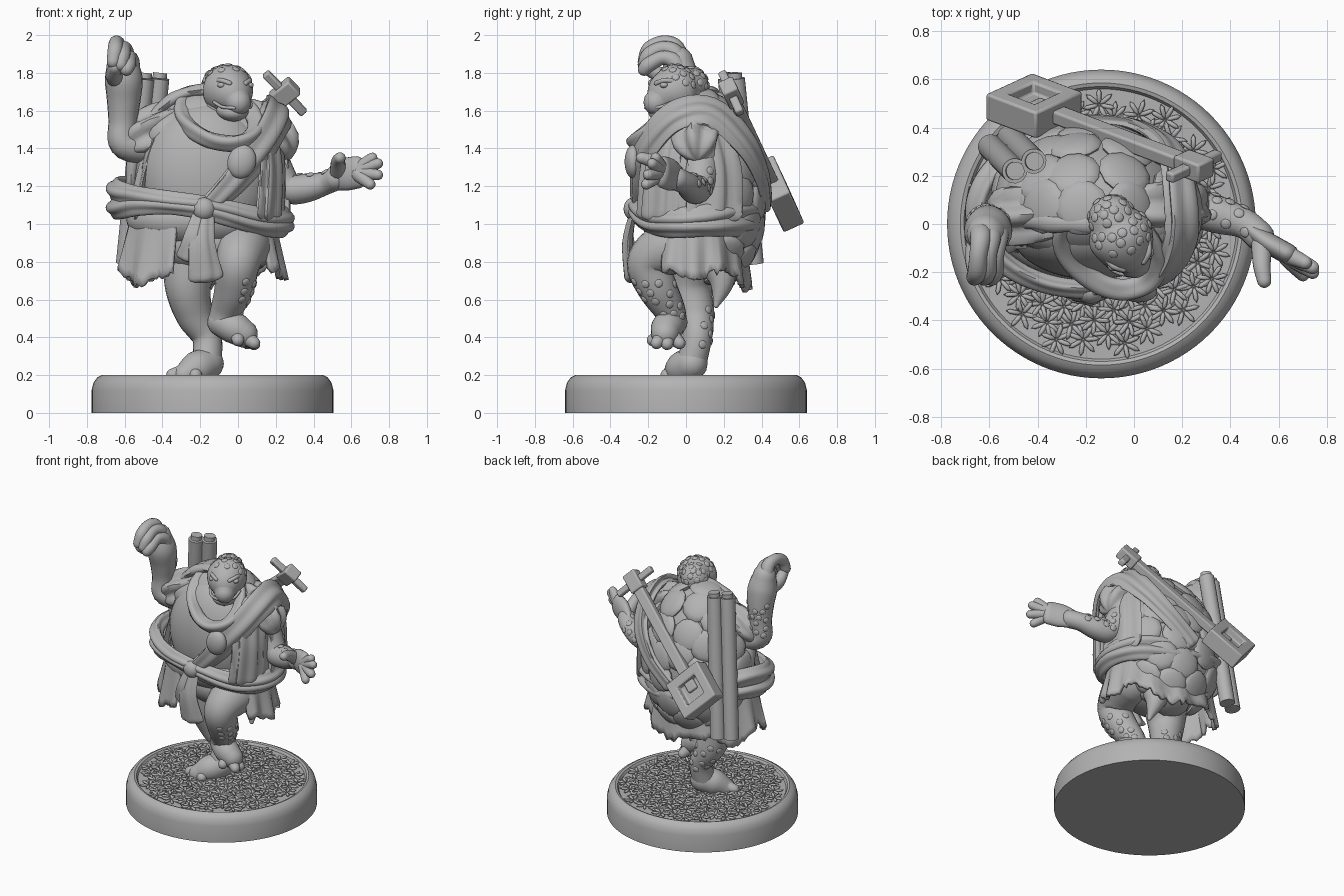
import bpy, bmesh, math, random
from mathutils import Vector, Matrix, Euler

random.seed(4)
cube = bpy.data.objects.get("Cube")
if cube:
    bpy.data.objects.remove(cube, do_unlink=True)

grey = bpy.data.materials.new("sculpt_grey")
grey.use_nodes = True
grey.diffuse_color = (0.45, 0.45, 0.45, 1)
grey.node_tree.nodes["Principled BSDF"].inputs["Base Color"].default_value = (0.45, 0.45, 0.45, 1)


def finish(name, bm, sharp=0.8):
    bmesh.ops.recalc_face_normals(bm, faces=bm.faces)
    mesh = bpy.data.meshes.new(name)
    bm.to_mesh(mesh)
    bm.free()
    mesh.materials.append(grey)
    for poly in mesh.polygons:
        poly.use_smooth = True
    mesh.set_sharp_from_angle(angle=sharp)
    obj = bpy.data.objects.new(name, mesh)
    bpy.context.scene.collection.objects.link(obj)
    return obj


def smooth_path(points, closed, steps):
    pts = [Vector(p) for p in points]
    n = len(pts)
    pick = (lambda i: pts[i % n]) if closed else (lambda i: pts[max(0, min(n - 1, i))])
    out = []
    for i in range(n if closed else n - 1):
        a, b, c, d = (pick(i + k) for k in (-1, 0, 1, 2))
        for s in range(steps):
            t = s / steps
            out.append(b + (c - a) * (t / 2) + (a * 2 - b * 5 + c * 4 - d) * (t * t / 2)
                       + (b * 3 - a - c * 3 + d) * (t ** 3 / 2))
    return out if closed else out + [pts[-1]]


def bridge(bm, p, q):
    for k in range(len(p)):
        j = (k + 1) % len(p)
        bm.faces.new((p[k], p[j], q[j], q[k]))


def sweep(name, points, axis=(0.2, 1, 0.1), centre=None, flat=1, closed=False, folds=0,
          sides=20, steps=6, rounded=True, sharp=0.8):
    """Tube through (x, y, z, radius) points; flat squashes it along axis or away from centre."""
    path = [(Vector(p[:3]), max(p[3], 0.004)) for p in smooth_path(points, closed, steps)]
    if rounded and not closed:
        for end in (0, -1):
            c, r = path[end]
            t = (c - path[1 if end == 0 else -2][0]).normalized()
            caps = [(c + t * r * flat * math.sin(a), r * math.cos(a)) for a in (0.4, 0.8, 1.15, 1.45)]
            path = caps[::-1] + path if end == 0 else path + caps
    bm = bmesh.new()
    rings, n = [], len(path)
    for i, (c, r) in enumerate(path):
        ahead = path[(i + 1) % n if closed else min(i + 1, n - 1)][0]
        behind = path[i - 1 if closed else max(i - 1, 0)][0]
        t = (ahead - behind).normalized()
        v = t.cross(c - Vector(centre) if centre else Vector(axis)).normalized()
        w = v.cross(t)
        ring = []
        for k in range(sides):
            a = math.tau * k / sides
            wave = 1 + (0.16 * math.cos(folds * a + 0.5 * math.sin(i * 0.4)) if folds else 0)
            ring.append(bm.verts.new(c + (v * math.cos(a) + w * math.sin(a) * flat) * r * wave))
        rings.append(ring)
    for i in range(n if closed else n - 1):
        bridge(bm, rings[i], rings[(i + 1) % n])
    if not closed:
        bm.faces.new(rings[0])
        bm.faces.new(rings[-1])
    return finish(name, bm, sharp)


def blob(bm, loc, size, rot=Matrix(), u=48, v=32):
    """Add a stretched ball, ring by ring."""
    m = Matrix.Translation(loc) @ rot @ Matrix.Diagonal((*size, 1))
    rings = []
    for i in range(1, v):
        b = math.pi * i / v
        rings.append([bm.verts.new(m @ Vector((math.sin(b) * math.cos(math.tau * k / u),
                                               math.sin(b) * math.sin(math.tau * k / u), math.cos(b))))
                      for k in range(u)])
    for p, q in zip(rings, rings[1:]):
        bridge(bm, p, q)
    for z, ring in ((1, rings[0]), (-1, rings[-1])):
        pole = bm.verts.new(m @ Vector((0, 0, z)))
        for k in range(u):
            bm.faces.new((pole, ring[k], ring[(k + 1) % u]))


def ellipsoid(name, loc, size, rot=(0, 0, 0)):
    bm = bmesh.new()
    blob(bm, loc, size, Euler(rot).to_matrix().to_4x4())
    return finish(name, bm)


def pebbles(name, obj, rule, radius, gap, height):
    """Scatter evenly spaced domes over the faces that satisfy a rule."""
    bm, chosen = bmesh.new(), []
    polys = list(obj.data.polygons)
    random.shuffle(polys)
    for p in polys:
        c = p.center.copy()
        if rule(c, p.normal) and all((c - o).length > gap for o in chosen):
            chosen.append(c)
            blob(bm, c, (radius, radius, height), p.normal.to_track_quat('Z', 'Y').to_matrix().to_4x4(), 12, 8)
    finish(name, bm)


def box(name, loc, size, frame, recess=0):
    bm = bmesh.new()
    m = Matrix.Translation(loc) @ frame @ Matrix.Diagonal((*size, 1))
    bmesh.ops.create_cube(bm, size=1, matrix=m)
    bm.normal_update()
    if recess:
        outer = max(bm.faces, key=lambda f: f.normal.dot(frame.col[2].to_3d()))
        bmesh.ops.inset_region(bm, faces=[outer], thickness=recess)
        bmesh.ops.inset_region(bm, faces=[outer], thickness=0.004, depth=-0.05)
    obj = finish(name, bm, 0.5)
    bevel = obj.modifiers.new("bevel", 'BEVEL')
    bevel.width, bevel.segments = 0.01, 2


# Round base with a raised lip
bm = bmesh.new()
profile = [(0, 0), (.64, 0), (.64, .12), (.63, .16), (.61, .188), (.585, .2), (.57, .195), (.56, .178), (0, .178)]
verts = [bm.verts.new((r, 0, z)) for r, z in profile]
edges = [bm.edges.new(pair) for pair in zip(verts, verts[1:])]
bmesh.ops.spin(bm, geom=verts + edges, cent=(0, 0, 0), axis=(0, 0, 1), angle=math.tau, steps=96)
bmesh.ops.remove_doubles(bm, verts=bm.verts, dist=0.0005)
bmesh.ops.translate(bm, verts=bm.verts, vec=(-.135, 0, 0))
finish("base", bm, 0.6)

# Dense leafy ground cover
bm = bmesh.new()
tufts = 120
for i in range(tufts):
    a, d = i * 2.4, 0.52 * math.sqrt((i + 0.5) / tufts)
    spot = Vector((-.135 + d * math.cos(a), d * math.sin(a), .183))
    count = random.randint(6, 9)
    for k in range(count):
        turn = Euler((0, random.uniform(-.2, .05), math.tau * k / count + a)).to_matrix().to_4x4()
        blob(bm, spot + turn.col[0].to_3d() * 0.036, (.034, .011, .01), turn, 6, 4)
finish("ground_leaves", bm)

# Shell, scutes and rim
shell = ellipsoid("shell", (-.18, .11, 1.21), (.38, .28, .5), (.15, 0, 0))
pebbles("shell_scutes", shell, lambda c, n: n.y > 0, .115, .14, .036)
rim = [(-.18 + .385 * math.cos(a), .06 - .06 * math.sin(a), 1.22 + .49 * math.sin(a), .035 + .008 * (k % 2))
       for k, a in enumerate(math.tau * i / 28 for i in range(28))]
sweep("shell_rim", rim, centre=(-.18, .06, 1.22), closed=True, flat=.8, steps=3)

# Chest, shoulders and hips
ellipsoid("chest", (-.17, -.03, 1.26), (.34, .2, .38))
sweep("shoulders", [(-.38, .02, 1.47, .13), (-.16, -.01, 1.5, .14), (.08, .03, 1.47, .13)], axis=(0, 1, 0))
ellipsoid("waist", (-.19, .03, 1.02), (.4, .27, .17))
ellipsoid("hips", (-.16, .03, .9), (.3, .22, .17))
sweep("neck", [(-.1, .04, 1.48, .14), (-.08, 0, 1.6, .12), (-.06, -.03, 1.7, .11)])

# Head, jaw and face
head = sweep("head", [(-.09, .02, 1.735, .1), (-.06, -.04, 1.715, .135), (-.025, -.11, 1.68, .115),
                      (.0, -.155, 1.645, .07)], axis=(0, 0, 1), sides=32)
pebbles("head_scales", head, lambda c, n: c.z + c.y * .45 > 1.74 and c.y > -.13, .02, .038, .007)
ellipsoid("jaw", (-.03, -.11, 1.6), (.085, .09, .055), (.2, 0, .3))
facing, across = Vector((.36, -.93, 0)), Vector((.93, .36, 0))
for side, label in ((1, "left"), (-1, "right")):
    eye = Vector((-.04, -.075, 1.735)) + facing * .075 + across * side * .08
    ellipsoid(label + "_eye", eye, (.022, .022, .016))
    brow = [(*(eye + facing * f + across * side * s + Vector((0, 0, z))), .013)
            for f, s, z in ((-.05, .015, .02), (0, 0, .025), (.03, -.035, .01))]
    sweep(label + "_brow", brow, axis=(0, 0, 1), sides=10)
    lip = [(*(Vector((-.03, -.11, 1.63)) + facing * f + across * side * s + Vector((0, 0, z))), .009)
           for f, s, z in ((0, .103, .015), (.06, .08, -.01), (.1, .028, -.015))]
    sweep(label + "_lip", lip, axis=(0, 0, 1), sides=10)

# Raised right arm with pinched fingers
arm = sweep("right_arm", [(-.35, .06, 1.46, .12), (-.5, .03, 1.41, .09), (-.605, 0, 1.43, .08),
                          (-.61, 0, 1.54, .076), (-.605, -.01, 1.66, .09), (-.605, -.03, 1.77, .1),
                          (-.615, -.04, 1.86, .08)], axis=(.3, 1, -.5))
pebbles("right_arm_scales", arm, lambda c, n: 1.45 < c.z < 1.68 and n.y > .3, .02, .046, .008)
for label, x, low in (("index", -.635, 0), ("middle", -.595, .03), ("little", -.565, .08)):
    sweep("right_" + label + "_finger", [(x, -.03, 1.87 - low, .05), (x, -.06, 1.94 - low, .044),
          (x - .01, -.125, 1.96 - low, .038), (x - .015, -.195, 1.925 - low, .04),
          (x - .025, -.22, 1.86 - low / 2, .036)], axis=(1, 0, 0), sides=14)
sweep("right_thumb", [(-.64, -.07, 1.77, .055), (-.66, -.14, 1.79, .042), (-.65, -.21, 1.83, .036)],
      axis=(1, 0, 0), sides=14)

# Outstretched left arm and open hand
arm = sweep("left_arm", [(.12, .08, 1.45, .11), (.2, .08, 1.28, .095), (.27, .06, 1.19, .08),
                         (.36, .035, 1.19, .077), (.46, 0, 1.215, .062), (.52, -.05, 1.24, .062)], axis=(.4, 1, .3))
pebbles("left_arm_scales", arm, lambda c, n: .28 < c.x < .48 and n.y + n.z > .5, .022, .05, .008)
sweep("left_palm", [(.48, -.02, 1.23, .055), (.56, -.08, 1.26, .085), (.64, -.125, 1.275, .085)],
      axis=(.6, 1, 0), flat=.5)
for label, tip in (("index", (.71, -.16, 1.35)), ("middle", (.74, -.18, 1.32)),
                   ("ring", (.74, -.2, 1.26)), ("little", (.7, -.21, 1.21))):
    root = Vector((.62, -.12, 1.275)).lerp(Vector(tip), .2)
    sweep("left_" + label + "_finger", [(*root, .038), (*root.lerp(Vector(tip), .5), .034), (*tip, .028)], sides=14)
sweep("left_thumb", [(.53, -.09, 1.28, .045), (.53, -.17, 1.33, .037), (.54, -.235, 1.35, .03)],
      axis=(1, 0, 0), sides=14)

# Standing right leg and foot
leg = sweep("right_leg", [(-.23, .05, .88, .17), (-.265, .02, .68, .125), (-.23, .05, .52, .1),
                          (-.165, .06, .4, .078), (-.165, .03, .27, .08)], axis=(0, 1, 0))
pebbles("right_leg_scales", leg, lambda c, n: .36 < c.z < .58 and n.y > .2, .022, .05, .008)
sweep("right_foot", [(-.16, .03, .26, .085), (-.22, -.02, .235, .09), (-.28, -.06, .2, .065)], axis=(0, 0, 1))
for k in range(3):
    sweep("right_toe_%d" % k, [(-.25, -.04, .225, .05), (-.345 + .06 * k, -.07 - .015 * k, .2, .035)], axis=(0, 0, 1))

# Lifted left leg and foot
leg = sweep("left_leg", [(.04, .02, .9, .16), (.02, -.12, .86, .14), (0, -.2, .785, .115), (-.02, -.15, .66, .105),
                         (-.06, -.09, .55, .085), (-.085, -.07, .48, .075)], axis=(1, 0, 0))
pebbles("left_leg_scales", leg, lambda c, n: .5 < c.z < .7 and n.x > .4, .022, .05, .008)
sweep("left_foot", [(-.085, -.07, .48, .078), (-.02, -.1, .45, .085), (.03, -.11, .42, .075)], axis=(-.2, 0, 1))
for k, tip in enumerate([(.0, -.175, .385), (.085, -.155, .37), (.085, -.1, .365), (.05, -.035, .37)]):
    sweep("left_toe_%d" % k, [(0, -.1, .43, .055), (*tip, .033)], axis=(0, .3, 1), sides=12)
sweep("tail", [(-.08, .15, .85, .12), (-.03, .19, .7, .07), (0, .16, .57, .015)])

# Ragged skirt, open over the lifted thigh
bm = bmesh.new()
columns, rows, grid = 110, 8, []
for i in range(columns + 1):
    a = 0.95 + (math.tau - 1.3) * i / columns
    drop = .28 + .07 * abs(math.cos(a)) + .035 * math.sin(5 * a) + random.uniform(0, .04)
    line = []
    for j in range(rows + 1):
        t = j / rows
        r = .92 + .16 * t + .04 * t * math.sin(13 * a)
        line.append(bm.verts.new((-.19 + .41 * r * math.sin(a), .04 - .28 * r * math.cos(a), 1.06 - t * drop)))
    grid.append(line)
for p, q in zip(grid, grid[1:]):
    for j in range(rows):
        bm.faces.new((p[j], p[j + 1], q[j + 1], q[j]))
finish("skirt", bm).modifiers.new("thickness", 'SOLIDIFY').thickness = 0.025

# Vest sleeves and side panels
core = (-.16, .05, 1.25)
sweep("right_sleeve", [(-.32, .05, 1.54, .11), (-.43, .04, 1.5, .12), (-.5, .03, 1.46, .12)], folds=6, sides=40)
sweep("left_sleeve", [(.06, .06, 1.52, .13), (.15, .06, 1.47, .13), (.19, .06, 1.43, .125)], folds=6, sides=40)
for name, panel in (("left_vest_front", [(.16, -.08, 1.5, .1), (.18, -.13, 1.3, .11), (.17, -.14, 1.05, .12)]),
                    ("left_vest_side", [(.17, .1, 1.5, .13), (.2, .12, 1.3, .16), (.2, .12, 1.05, .17)]),
                    ("right_vest_side", [(-.43, .02, 1.45, .12), (-.48, .04, 1.28, .14), (-.52, .04, 1.05, .16)])):
    sweep(name, panel, centre=core, flat=.35, folds=7, sides=40)

# Waist sash tapering into its knot, with hanging ends
for k, (lift, tilt, width) in enumerate(((.03, .075, .055), (-.04, .06, .055))):
    loop = []
    for i in range(16):
        a = math.tau * i / 16
        front = max(0, -math.sin(a)) ** 2
        loop.append((-.2 + .45 * math.cos(a), .05 + .32 * math.sin(a),
                     1.08 + lift * (1 - .7 * front) - tilt * math.cos(a) + .015 * math.sin(3 * a + k),
                     width - .012 * front))
    sweep("waist_sash_%d" % k, loop, centre=(-.2, .05, 1.08), closed=True, flat=.8, folds=4, sides=28)
ellipsoid("sash_knot", (-.18, -.28, 1.08), (.06, .05, .06))
for name, end in (("sash_end_short", [(-.19, -.28, 1.06, .04), (-.23, -.3, .93, .05), (-.265, -.27, .82, .055)]),
                  ("sash_end_long", [(-.17, -.28, 1.06, .04), (-.19, -.31, .9, .06), (-.17, -.29, .72, .08)])):
    sweep(name, end, axis=(0, 1, 0), flat=.4, folds=4, sides=28)

# Diagonal shoulder sash, collar roll and clasp
sweep("shoulder_sash", [(-.16, -.26, 1.09, .05), (-.01, -.25, 1.24, .07), (.12, -.2, 1.42, .085),
                        (.2, -.06, 1.57, .09), (.2, .13, 1.59, .09), (.15, .31, 1.43, .075), (.02, .4, 1.25, .06),
                        (-.15, .42, 1.1, .06)], centre=core, flat=.5, folds=5, sides=32)
collar = [(-.1 + .19 * math.cos(a) - .06 * math.sin(a), -.105 + .165 * math.sin(a), 1.56 + .13 * math.sin(a), .042)
          for a in (math.tau * i / 12 for i in range(12))]
sweep("collar", collar, centre=(-.1, -.1, 1.45), closed=True, folds=3)
ellipsoid("collar_clasp", (.02, -.28, 1.33), (.075, .045, .09), (0, .3, 0))

# Mallet slung across the back
grip, top = Vector((-.415, .49, 1.16)), Vector((.3, .22, 1.735))
along = (top - grip).normalized()
outward = Vector((-.15, 1, .3))
outward = (outward - along * outward.dot(along)).normalized()
frame = Matrix((along, outward.cross(along), outward)).transposed().to_4x4()
box("mallet_head", grip, (.28, .29, .12), frame, recess=.095)
box("mallet_handle", (grip + top) / 2, ((top - grip).length, .075, .06), frame)
box("mallet_collar", top - along * .07, (.14, .1, .085), frame)
box("mallet_crossbar", top - along * .07, (.045, .31, .045), frame)

# Scroll tubes on the back
for k, (x, y) in enumerate(((-.495, .22), (-.415, .26))):
    start, end = Vector((x, y, 1.77)), Vector((x - .1, y + .1, .79))
    sweep("scroll_tube_%d" % k, [(*start, .052), (*end, .052)], rounded=False, sharp=.6)
    sweep("tube_cap_%d" % k, [(*(start + Vector((.003, 0, .03))), .038), (*start, .038)], rounded=False, sharp=.6)
